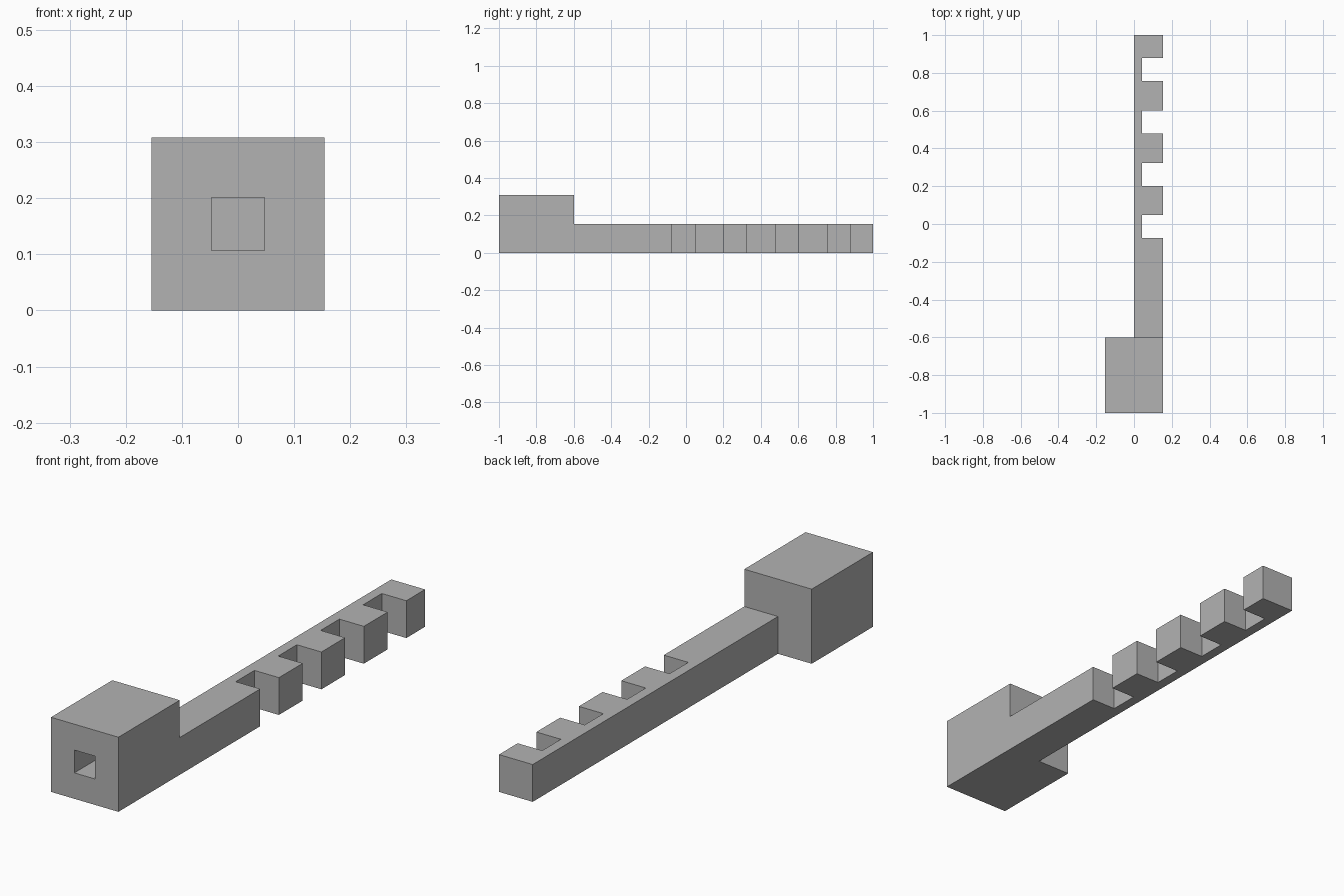
import bpy
import bmesh

cube = bpy.data.objects.get("Cube")
if cube:
    bpy.data.objects.remove(cube, do_unlink=True)

HALF = 0.154       # half width of the head, also width and height of the bar
HEAD_BACK = -0.6

grey = bpy.data.materials.new("plain grey")
grey.use_nodes = True
grey.diffuse_color = (0.45, 0.45, 0.45, 1)
grey.node_tree.nodes["Principled BSDF"].inputs["Base Color"].default_value = grey.diffuse_color


def extrude_outline(bm, points, axis, distance):
    """Fill a closed outline and extrude it along an axis."""
    face = bm.faces.new([bm.verts.new(p) for p in points])
    result = bmesh.ops.extrude_face_region(bm, geom=[face], use_keep_orig=True)
    moved = [v for v in result["geom"] if isinstance(v, bmesh.types.BMVert)]
    offset = [distance if i == axis else 0 for i in range(3)]
    bmesh.ops.translate(bm, verts=moved, vec=offset)
    bmesh.ops.recalc_face_normals(bm, faces=bm.faces)


def finish(bm, name):
    mesh = bpy.data.meshes.new(name)
    bm.to_mesh(mesh)
    bm.free()
    mesh.materials.append(grey)
    obj = bpy.data.objects.new(name, mesh)
    bpy.context.collection.objects.link(obj)
    return obj


# Block head with a square blind socket in the front
bm = bmesh.new()
square = [(-HALF, -1, 0), (HALF, -1, 0), (HALF, -1, 2 * HALF), (-HALF, -1, 2 * HALF)]
extrude_outline(bm, square, 1, HEAD_BACK + 1)
front = min(bm.faces, key=lambda f: f.calc_center_median().y)
bmesh.ops.inset_region(bm, faces=[front], thickness=HALF - 0.047, use_even_offset=True)
socket = bmesh.ops.extrude_discrete_faces(bm, faces=[front])["faces"][0]
bmesh.ops.translate(bm, verts=socket.verts, vec=(0, 0.3, 0))
finish(bm, "socket_head")

# Square bar with four notches cut in its left side
bm = bmesh.new()
outline = [(0, 1, 0), (0, HEAD_BACK, 0), (HALF, HEAD_BACK, 0)]
for i in range(4):
    start = -0.075 + 0.277 * i
    end = start + 0.122
    outline += [(HALF, start, 0), (0.042, start, 0), (0.042, end, 0), (HALF, end, 0)]
outline.append((HALF, 1, 0))
extrude_outline(bm, outline, 2, HALF)
finish(bm, "notched_bar")
